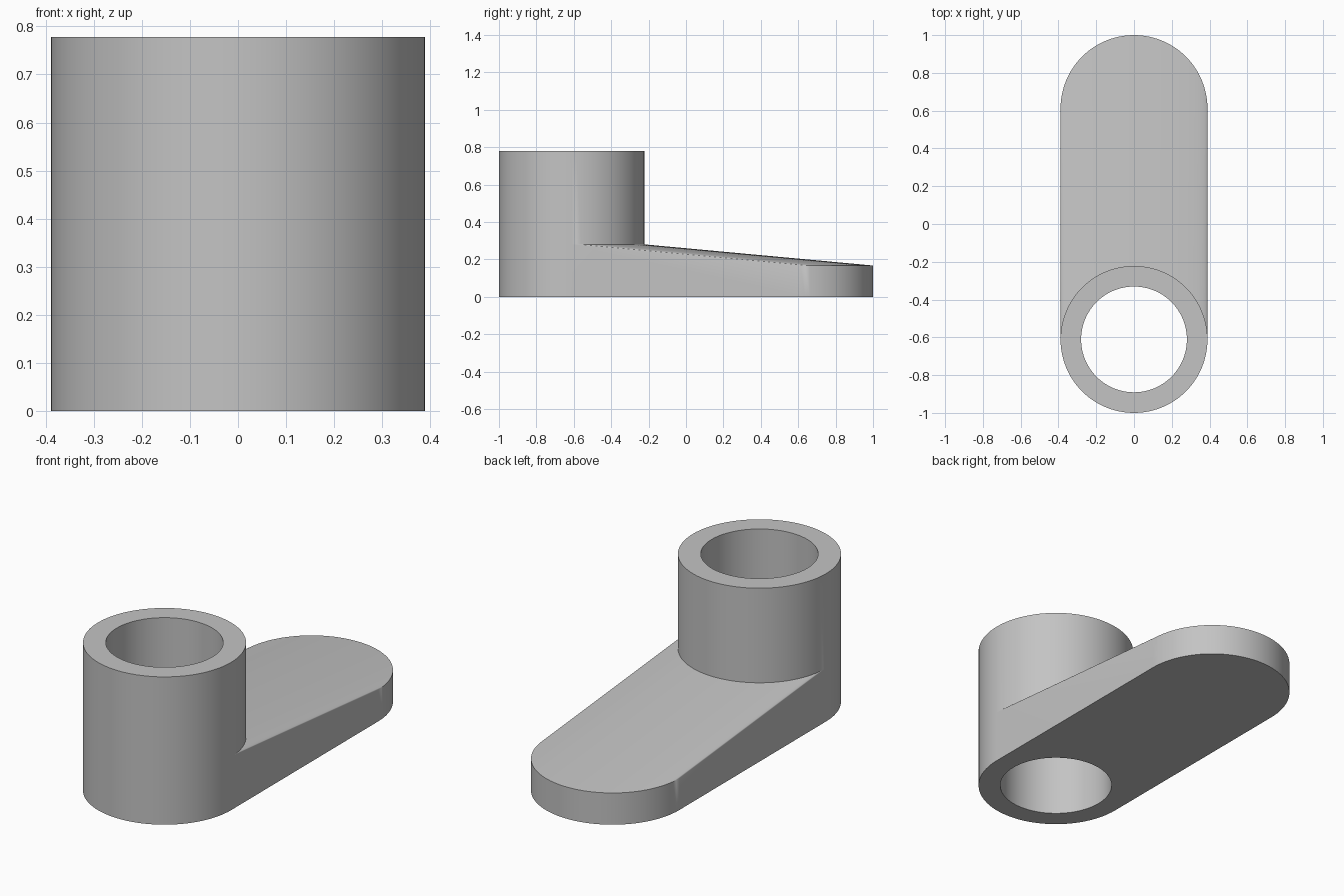
import bpy, bmesh
from math import sin, cos, pi, radians

cube = bpy.data.objects.get("Cube")
if cube:
    bpy.data.objects.remove(cube, do_unlink=True)

OUTER, BORE = 0.389, 0.28          # socket radii
NEAR, FAR = -0.611, 0.611          # centres of the socket and the arm's round end
TOP, ROOT, TIP = 0.778, 0.28, 0.167  # heights of socket, arm root and arm tip
HALF = 48                          # segments per half circle

grey = bpy.data.materials.new("plain grey")
grey.use_nodes = True
colour = (0.55, 0.55, 0.55, 1)
grey.diffuse_color = colour
grey.node_tree.nodes["Principled BSDF"].inputs["Base Color"].default_value = colour

bm = bmesh.new()


def arc(radius, centre, z, start):
    """Half circle of vertices: start 0 is the back half, start pi the front."""
    angles = [start + pi * i / HALF for i in range(HALF + 1)]
    return [bm.verts.new((radius * cos(a), centre + radius * sin(a), z)) for a in angles]


def strip(a, b):
    for i in range(HALF):
        bm.faces.new((a[i], a[i + 1], b[i + 1], b[i]))


def loft(*arcs):
    for a, b in zip(arcs, arcs[1:]):
        strip(a, b)


# Front half of the socket: bore, rim, full-height wall, underside
loft(arc(BORE, NEAR, 0, pi), arc(BORE, NEAR, TOP, pi), arc(OUTER, NEAR, TOP, pi),
     arc(OUTER, NEAR, ROOT, pi), arc(OUTER, NEAR, 0, pi), arc(BORE, NEAR, 0, pi))

# Back half: bore, rim, wall down to the arm, sloping arm, round end, underside
root = arc(OUTER, NEAR, ROOT, 0)
tip = arc(OUTER, FAR, TIP, 0)
foot = arc(OUTER, FAR, 0, 0)
loft(arc(BORE, NEAR, 0, 0), arc(BORE, NEAR, TOP, 0), arc(OUTER, NEAR, TOP, 0),
     root, tip, foot, arc(BORE, NEAR, 0, 0))

# Straight sides of the arm, and the underside slivers beside the bore
for i, x in ((0, OUTER), (HALF, -OUTER)):
    heel = bm.verts.new((x, NEAR, 0))
    bore_edge = bm.verts.new((x * BORE / OUTER, NEAR, 0))
    bm.faces.new((root[i], tip[i], foot[i], heel))
    bm.faces.new((bore_edge, heel, foot[i]))

bmesh.ops.remove_doubles(bm, verts=bm.verts, dist=1e-5)
bmesh.ops.recalc_face_normals(bm, faces=bm.faces)
mesh = bpy.data.meshes.new("socket_arm")
bm.to_mesh(mesh)
bm.free()
mesh.materials.append(grey)

arm = bpy.data.objects.new("socket_arm", mesh)
bpy.context.collection.objects.link(arm)
bpy.context.view_layer.objects.active = arm
arm.select_set(True)
bpy.ops.object.shade_smooth_by_angle(angle=radians(30))
